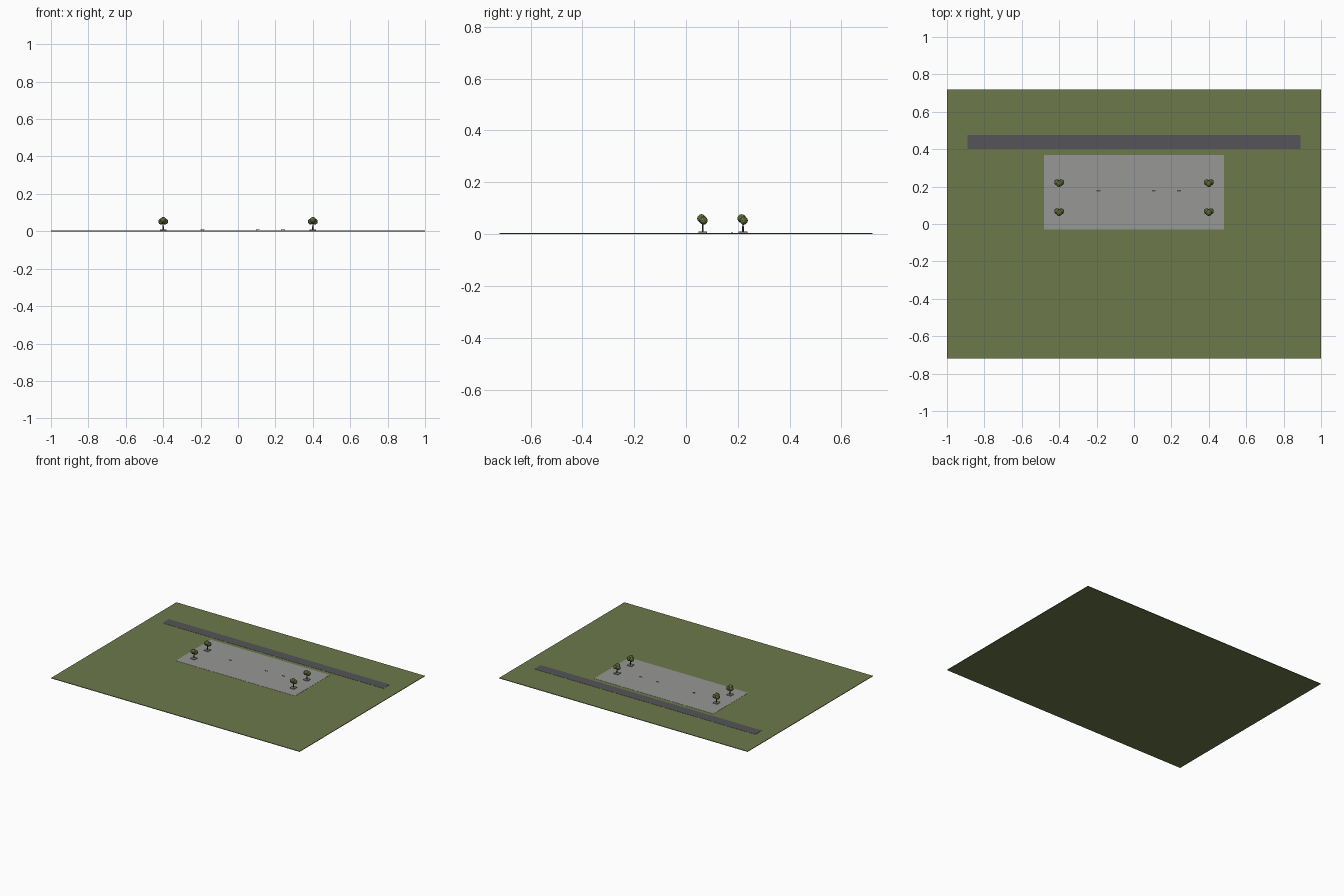
import bpy

if "Cube" in bpy.data.objects:
    bpy.data.objects.remove(bpy.data.objects["Cube"])

def mat(name, c):
    m = bpy.data.materials.new(name)
    m.diffuse_color = (*c, 1)
    m.use_nodes = True
    m.node_tree.nodes["Principled BSDF"].inputs["Base Color"].default_value = m.diffuse_color
    return m

GRASS = mat("grass", (0.15, 0.19, 0.07))
PAVE = mat("paving", (0.31, 0.31, 0.30))
ROAD = mat("asphalt", (0.09, 0.09, 0.10))
BARK = mat("bark", (0.07, 0.045, 0.025))
LEAF = mat("leaf", (0.12, 0.16, 0.05))
STONE = mat("stone", (0.25, 0.25, 0.24))
WOOD = mat("wood", (0.12, 0.08, 0.04))

def finish(name, m):
    o = bpy.context.object
    o.name = name
    o.data.materials.append(m)
    return o

def box(name, x0, x1, y0, y1, z0, z1, m):
    bpy.ops.mesh.primitive_cube_add(size=1, location=((x0+x1)/2, (y0+y1)/2, (z0+z1)/2))
    bpy.context.object.scale = (x1-x0, y1-y0, z1-z0)
    return finish(name, m)

# Ground, plaza and road
TOP = 0.004
box("lawn", -1, 1, -0.72, 0.72, 0, TOP, GRASS)
box("plaza", -0.48, 0.48, -0.03, 0.37, TOP - 0.002, TOP + 0.001, PAVE)
box("road", -0.89, 0.89, 0.40, 0.475, TOP - 0.002, TOP + 0.001, ROAD)

# Trees in low planters: three leaf clusters each
def tree(x, y):
    box("planter", x-0.017, x+0.017, y-0.017, y+0.017, TOP, 0.010, STONE)
    bpy.ops.mesh.primitive_cone_add(vertices=8, radius1=0.0035, radius2=0.0025,
                                    depth=0.036, location=(x, y, 0.027))
    finish("trunk", BARK)
    for dx, dy, z, r in ((-0.011, 0.003, 0.052, 0.016),
                         (0.011, 0.003, 0.052, 0.016),
                         (0, -0.005, 0.060, 0.017)):
        bpy.ops.mesh.primitive_ico_sphere_add(subdivisions=2, radius=r, location=(x+dx, y+dy, z))
        finish("leaves", LEAF)

for sx in (-1, 1):
    for y in (0.065, 0.22):
        tree(sx * 0.4, y)

# Small benches along the plaza
for x in (-0.19, 0.105, 0.24):
    box("bench_seat", x-0.01, x+0.01, 0.174, 0.181, 0.0075, 0.009, WOOD)
    for s in (-1, 1):
        box("bench_leg", x+s*0.007-0.001, x+s*0.007+0.001, 0.175, 0.180, TOP, 0.008, WOOD)
